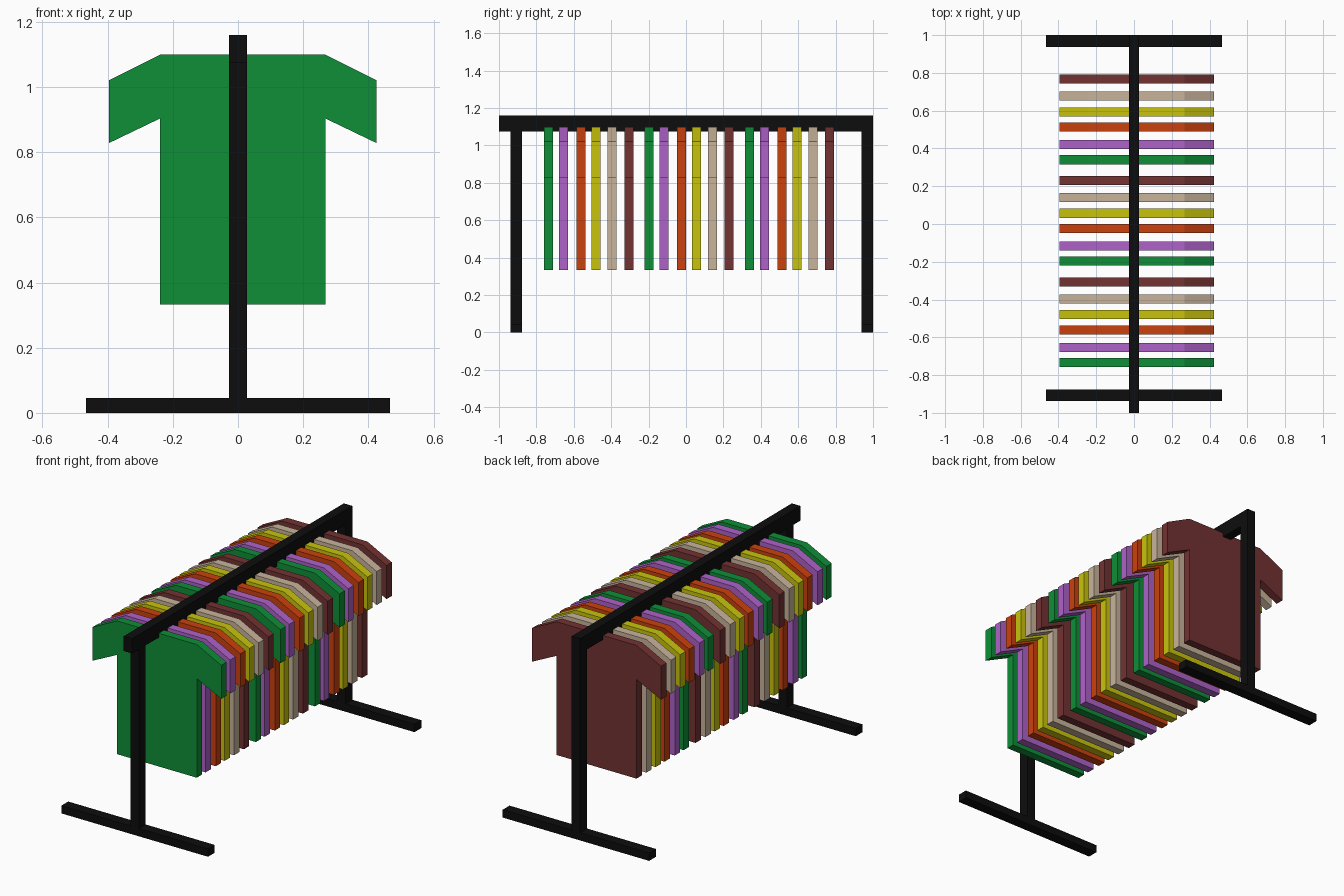
import bpy, bmesh

if "Cube" in bpy.data.objects:
    bpy.data.objects.remove(bpy.data.objects["Cube"])


def material(name, rgb):
    m = bpy.data.materials.new(name)
    m.diffuse_color = (*rgb, 1)
    m.use_nodes = True
    m.node_tree.nodes["Principled BSDF"].inputs["Base Color"].default_value = m.diffuse_color
    return m


def finish(name, bm, mat):
    bmesh.ops.recalc_face_normals(bm, faces=bm.faces[:])
    mesh = bpy.data.meshes.new(name)
    bm.to_mesh(mesh)
    bm.free()
    mesh.materials.append(mat)
    bpy.context.collection.objects.link(bpy.data.objects.new(name, mesh))


def prism(name, outline, y0, y1, mat):
    """Extrude an x-z outline from y0 to y1."""
    bm = bmesh.new()
    face = bm.faces.new([bm.verts.new((x, y0, z)) for x, z in outline])
    ext = bmesh.ops.extrude_face_region(bm, geom=[face])
    verts = [g for g in ext["geom"] if isinstance(g, bmesh.types.BMVert)]
    bmesh.ops.translate(bm, verts=verts, vec=(0, y1 - y0, 0))
    finish(name, bm, mat)


def box(name, x0, x1, y0, y1, z0, z1, mat):
    prism(name, [(x0, z0), (x1, z0), (x1, z1), (x0, z1)], y0, y1, mat)


black = material("black", (0.004, 0.004, 0.004))
fabrics = [
    material("green", (0.0044, 0.275, 0.038)),
    material("purple", (0.423, 0.122, 0.578)),
    material("orange", (0.597, 0.053, 0.004)),
    material("yellow", (0.578, 0.546, 0.004)),
    material("tan", (0.578, 0.456, 0.328)),
    material("maroon", (0.171, 0.032, 0.032)),
]

# Rack: top rail, two posts, two feet
box("top_rail", -0.027, 0.027, -1, 1, 1.075, 1.16, black)
for side, y0, y1 in (("front", -0.938, -0.877), ("back", 0.938, 1.0)):
    box(side + "_post", -0.027, 0.027, y0, y1, 0.045, 1.075, black)
    box(side + "_foot", -0.466, 0.466, y0, y1, 0, 0.045, black)

# Shirts: one half outline mirrored about the shirt's own centre line
CENTRE = 0.0145
half = [(0.254, 0.333), (0.254, 0.903), (0.41, 0.828), (0.41, 1.021), (0.254, 1.099)]
outline = [(CENTRE + x, z) for x, z in half] + [(CENTRE - x, z) for x, z in reversed(half)]

# Three repeats of the six colours along the rail
offsets = (-0.734, -0.654, -0.561, -0.480, -0.396, -0.306)
for group in range(3):
    for y, mat in zip(offsets, fabrics):
        c = y + group * 0.537
        prism(f"{mat.name}_shirt_{group + 1}", outline, c - 0.024, c + 0.024, mat)
